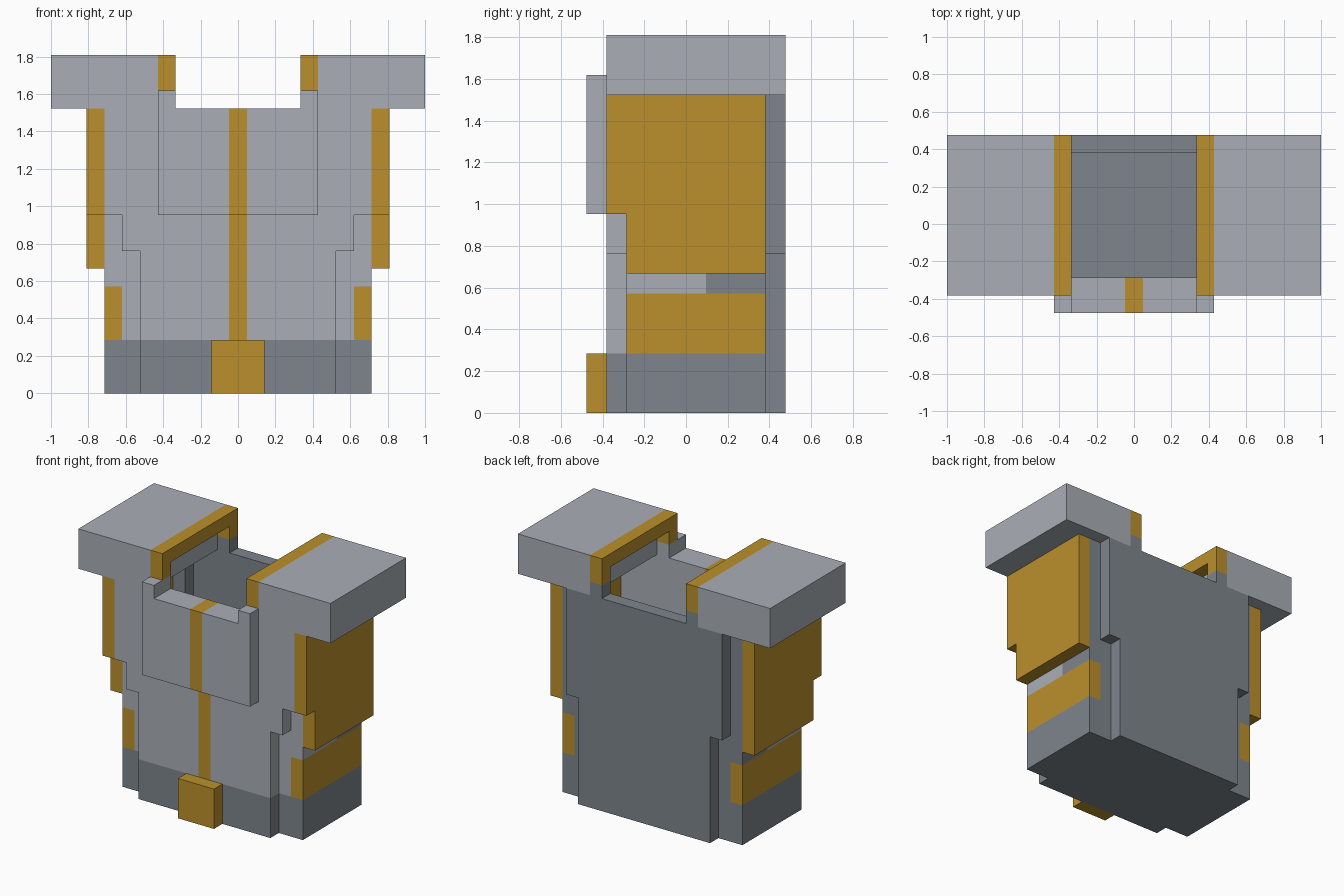
import bpy, bmesh

if "Cube" in bpy.data.objects:
    bpy.data.objects.remove(bpy.data.objects["Cube"], do_unlink=True)

U = 2 / 21  # one block


def make_material(name, color):
    mat = bpy.data.materials.new(name)
    mat.use_nodes = True
    mat.diffuse_color = (*color, 1)
    bsdf = next(n for n in mat.node_tree.nodes if n.type == 'BSDF_PRINCIPLED')
    bsdf.inputs["Base Color"].default_value = (*color, 1)
    return mat


LIGHT = make_material("light steel", (0.40, 0.43, 0.47))
DARK = make_material("dark steel", (0.21, 0.235, 0.265))
GOLD = make_material("gold", (0.50, 0.28, 0.025))


def extrude(name, mat, profile, start, end, axis='y'):
    """Extrude an (x, z) profile along y or a (y, z) profile along x; mirror across x."""
    bm = bmesh.new()
    verts = [bm.verts.new((p * U, start * U, q * U) if axis == 'y' else (start * U, p * U, q * U))
             for p, q in profile]
    face = bm.faces.new(verts)
    ext = bmesh.ops.extrude_face_region(bm, geom=[face])
    moved = [g for g in ext["geom"] if isinstance(g, bmesh.types.BMVert)]
    d = (end - start) * U
    bmesh.ops.translate(bm, verts=moved, vec=(0, d, 0) if axis == 'y' else (d, 0, 0))
    bmesh.ops.recalc_face_normals(bm, faces=bm.faces[:])
    # open the seam on the centre plane
    seam = [f for f in bm.faces if all(abs(v.co.x) < 1e-6 for v in f.verts)]
    bmesh.ops.delete(bm, geom=seam, context='FACES')
    mesh = bpy.data.meshes.new(name)
    bm.to_mesh(mesh)
    bm.free()
    mesh.materials.append(mat)
    obj = bpy.data.objects.new(name, mesh)
    bpy.context.collection.objects.link(obj)
    mirror = obj.modifiers.new("Mirror", 'MIRROR')
    mirror.use_axis[0] = True
    return obj


def box(name, mat, x, y, z):
    return extrude(name, mat, [(x[0], z[0]), (x[1], z[0]), (x[1], z[1]), (x[0], z[1])], *y)


# Front: stepped plate, centre stripe, belt and buckle
extrude("front_plate", LIGHT, [(0.5, 3), (5.5, 3), (5.5, 8), (6.5, 8), (6.5, 10),
                               (7.5, 10), (7.5, 16), (0.5, 16)], -4, -3)
box("front_stripe", GOLD, (0, 0.5), (-4, -3), (3, 16))
box("front_belt", DARK, (0, 5.5), (-4, -3), (0, 3))
box("buckle", GOLD, (0, 1.5), (-5, -4), (0, 3))

# Raised chest panel with upper tabs
extrude("chest_panel", LIGHT, [(0.5, 10), (4.5, 10), (4.5, 17), (3.5, 17),
                               (3.5, 16), (0.5, 16)], -5, -4)
box("chest_stripe", GOLD, (0, 0.5), (-5, -4), (10, 16))
box("neck_front_block", LIGHT, (3.5, 4.5), (-4, -3), (16, 17))

# Back plate and floor
extrude("back_plate", DARK, [(0, 0), (5.5, 0), (5.5, 8), (6.5, 8), (6.5, 16), (0, 16)], 4, 5)
box("neck_back_block", DARK, (3.5, 4.5), (4, 5), (16, 17))
box("floor", DARK, (0, 6.5), (-3, 4), (0, 1))

# Side walls in bands
extrude("upper_side_wall", GOLD, [(-4, 10), (-3, 10), (-3, 7), (4, 7), (4, 16), (-4, 16)],
        7.5, 8.5, 'x')
box("side_belt", DARK, (6.5, 7.5), (-3, 4), (0, 3))
box("side_gold_band", GOLD, (6.5, 7.5), (-3, 4), (3, 6))
box("side_light_band", LIGHT, (6.5, 7.5), (-3, 1), (6, 7))
box("side_dark_band", DARK, (6.5, 7.5), (1, 4), (6, 7))

# Corner pillars closing the steps
box("front_corner_belt", DARK, (5.5, 6.5), (-3, -2), (0, 3))
box("front_corner", LIGHT, (5.5, 6.5), (-3, -2), (3, 10))
box("front_outer_corner", LIGHT, (6.5, 7.5), (-3, -2), (7, 10))
box("back_corner", DARK, (5.5, 6.5), (3, 4), (0, 12))
box("back_outer_corner", DARK, (6.5, 7.5), (3, 4), (7, 16))

# Shoulders with gold arches at the neck opening
box("shoulder", LIGHT, (4.5, 10.5), (-4, 5), (16, 19))
extrude("shoulder_arch", GOLD, [(-4, 17), (-3, 17), (-3, 18), (4, 18), (4, 17),
                                (5, 17), (5, 19), (-4, 19)], 3.5, 4.5, 'x')
